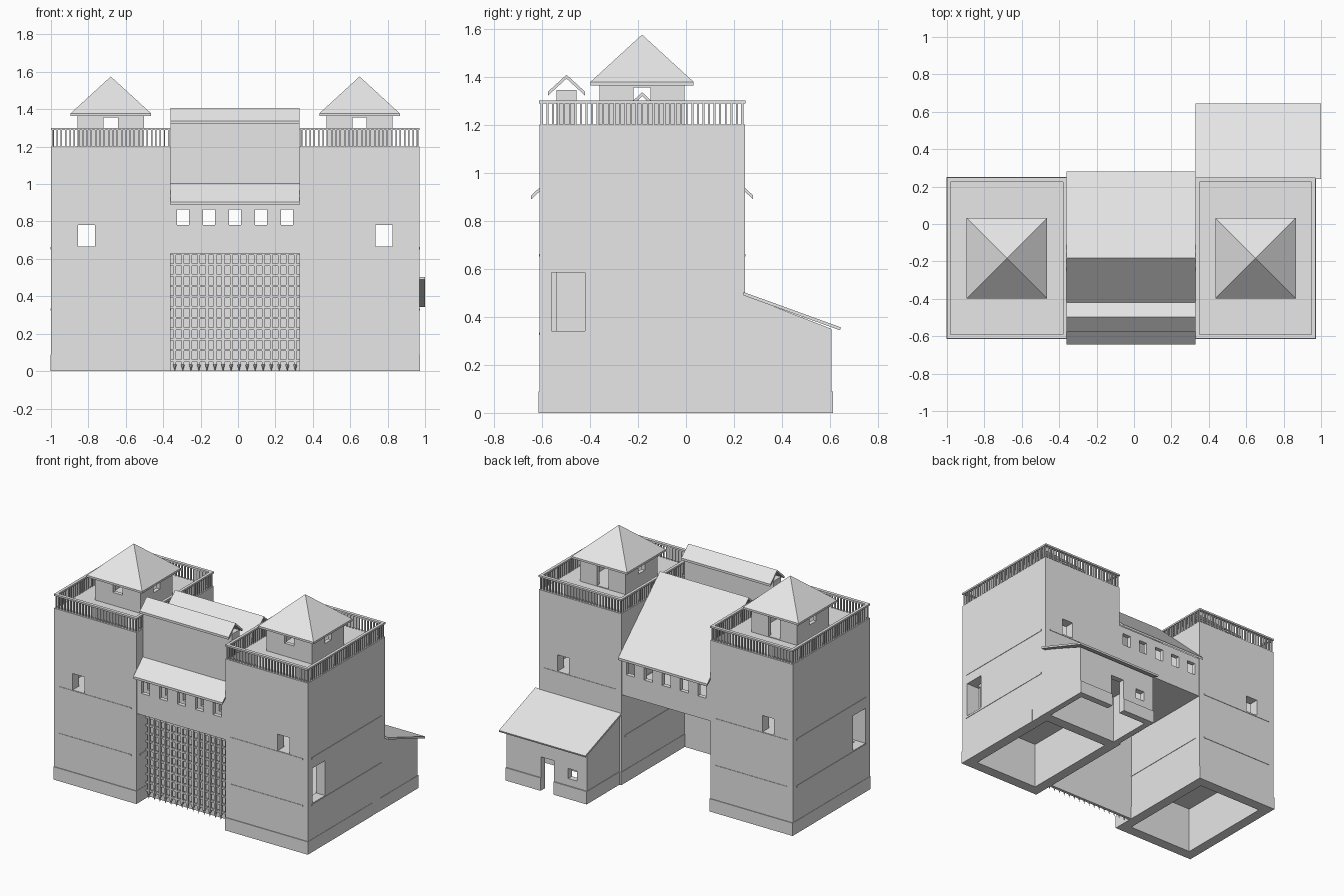
import bpy, bmesh

old = bpy.data.objects.get("Cube")
if old:
    bpy.data.objects.remove(old, do_unlink=True)

stone = bpy.data.materials.new("plain_grey")
stone.use_nodes = True
GREY = (0.8, 0.8, 0.8, 1)
stone.diffuse_color = GREY
stone.node_tree.nodes["Principled BSDF"].inputs["Base Color"].default_value = GREY

CX = -0.015                       # mirror plane of the two towers
GX0, GX1 = -0.36, 0.33            # gatehouse span between towers
Y0, Y1 = -0.61, 0.245             # tower front and back
HX, HY = 0.32, (Y1 - Y0) / 2      # tower half sizes
MY = (Y0 + Y1) / 2


def finish(name, bm):
    bmesh.ops.recalc_face_normals(bm, faces=bm.faces)
    mesh = bpy.data.meshes.new(name)
    bm.to_mesh(mesh)
    bm.free()
    mesh.materials.append(stone)
    ob = bpy.data.objects.new(name, mesh)
    bpy.context.collection.objects.link(ob)
    return ob


def prism(name, profile, x0, x1):
    """Extrude a (y, z) profile along x."""
    bm = bmesh.new()
    face = bm.faces.new([bm.verts.new((x0, y, z)) for y, z in profile])
    ext = bmesh.ops.extrude_face_region(bm, geom=[face])
    verts = [v for v in ext["geom"] if isinstance(v, bmesh.types.BMVert)]
    bmesh.ops.translate(bm, verts=verts, vec=(x1 - x0, 0, 0))
    return finish(name, bm)


def boxes(name, bounds):
    """One object made of boxes given as (x0, x1, y0, y1, z0, z1)."""
    bm = bmesh.new()
    for x0, x1, y0, y1, z0, z1 in bounds:
        vs = bmesh.ops.create_cube(bm, size=1)["verts"]
        bmesh.ops.scale(bm, verts=vs, vec=(x1 - x0, y1 - y0, z1 - z0))
        bmesh.ops.translate(bm, verts=vs, vec=((x0 + x1) / 2, (y0 + y1) / 2, (z0 + z1) / 2))
    return finish(name, bm)


def cut(ob, bounds):
    """Carve box openings out of an object."""
    for b in bounds:
        cutter = boxes("cutter", [b])
        cutter.hide_render = True
        mod = ob.modifiers.new("opening", 'BOOLEAN')
        mod.operation, mod.solver, mod.object = 'DIFFERENCE', 'EXACT', cutter
        bpy.context.view_layer.objects.active = ob
        bpy.ops.object.modifier_apply(modifier=mod.name)
        bpy.data.objects.remove(cutter, do_unlink=True)
    return ob


def block(cx, cy, hx, hy, z0, z1):
    return (cx - hx, cx + hx, cy - hy, cy + hy, z0, z1)


def gable(name, y0, y1, eave, ridge, t):
    ym = (y0 + y1) / 2
    prism(name, [(y0, eave), (ym, ridge), (y1, eave),
                 (y1, eave - t), (ym, ridge - t), (y0, eave - t)], GX0, GX1)


def tower(side, s):
    cx = CX + s * 0.665
    wx = CX + s * 0.795            # window centre
    ox = cx + s * HX               # outer wall face
    # Hollow walls with window openings
    walls = boxes(side + "_tower_walls", [block(cx, MY, HX, HY, 0, 1.2)])
    cut(walls, [block(cx, MY, HX - 0.07, HY - 0.07, -0.1, 1.16),
                block(wx, Y0, 0.045, 0.1, 0.665, 0.78),
                block(wx, Y1, 0.045, 0.1, 0.665, 0.78),
                block(ox, -0.49, 0.1, 0.07, 0.34, 0.585)])
    # Floors whose edges show as thin lines
    for i, z in enumerate((0.335, 0.663)):
        boxes(f"{side}_tower_floor_{i + 1}",
              [block(cx, MY, HX + 0.003, HY - 0.04, z - 0.012, z),
               block(cx, MY, HX - 0.04, HY + 0.003, z - 0.011, z - 0.001)])
    # Plinth ring
    plinth = boxes(side + "_tower_plinth", [block(cx, MY, HX + 0.002, HY + 0.005, 0, 0.09)])
    cut(plinth, [block(cx, MY, HX - 0.06, HY - 0.06, -0.1, 0.2)])
    if s > 0:
        cut(plinth, [block(ox + 0.02, 0.145, 0.02, 0.035, -0.1, 0.2)])
    # Railing
    rail = boxes(side + "_handrail", [block(cx, MY, HX, HY + 0.003, 1.288, 1.3)])
    cut(rail, [block(cx, MY, HX - 0.02, HY - 0.02, 1.2, 1.4)])
    posts = []
    nx, ny = 27, 36
    for i in range(nx + 1):
        x = cx + (HX - 0.01) * (2 * i / nx - 1)
        posts += [block(x, MY + k * (HY - 0.01), 0.004, 0.005, 1.2, 1.29) for k in (-1, 1)]
    for i in range(1, ny):
        y = MY + (HY - 0.01) * (2 * i / ny - 1)
        posts += [block(cx + k * (HX - 0.01), y, 0.005, 0.004, 1.2, 1.29) for k in (-1, 1)]
    boxes(side + "_balusters", posts)
    # Lookout hut: windows on three sides, door at the back
    hy = -0.183
    hut = boxes(side + "_hut_walls", [block(cx, hy, 0.177, 0.177, 1.2, 1.366)])
    cut(hut, [block(cx, hy, 0.15, 0.15, 1.205, 1.5),
              block(cx, hy, 0.3, 0.036, 1.29, 1.355),
              block(cx, hy - 0.15, 0.038, 0.1, 1.29, 1.355),
              block(cx, hy + 0.15, 0.045, 0.1, 1.205, 1.355)])
    # Pyramid roof with a thin fascia
    boxes(side + "_hut_fascia", [block(cx, hy, 0.215, 0.215, 1.364, 1.378)])
    bm = bmesh.new()
    base = [bm.verts.new((cx + a * 0.215, hy + b * 0.215, 1.378))
            for a, b in ((-1, -1), (1, -1), (1, 1), (-1, 1))]
    tip = bm.verts.new((cx, hy, 1.575))
    bm.faces.new(base)
    for i in range(4):
        bm.faces.new((base[i], base[(i + 1) % 4], tip))
    finish(side + "_hut_roof", bm)


tower("left", 1)
tower("right", -1)

# Gatehouse gallery: three walls pierced by five aligned windows
windows = [(CX + i * 0.139 - 0.032, CX + i * 0.139 + 0.032, -1, 1, 0.78, 0.865)
           for i in range(-2, 3)]
cut(boxes("gallery_front_wall", [(GX0, GX1, -0.605, -0.575, 0.63, 0.915)]), windows)
cut(boxes("gallery_back_wall", [(GX0, GX1, 0.21, 0.24, 0.63, 0.915)]), windows)
cut(boxes("parapet_wall", [(GX0, GX1, -0.54, -0.455, 0.64, 1.345)]), windows)
boxes("gallery_floor", [(GX0, GX1, -0.605, 0.24, 0.63, 0.66)])
gable("gatehouse_roof", -0.645, 0.28, 0.905, 1.335, 0.016)
gable("parapet_roof", -0.575, -0.42, 1.337, 1.408, 0.016)

# Gate: solid backing and a spiked grille
boxes("gate_panel", [(GX0, GX1, -0.475, -0.455, 0, 0.64)])
bars = [(GX0, GX1, -0.508, -0.494, 0.05 + i * 0.057, 0.062 + i * 0.057) for i in range(11)]
xs = [GX0 + 0.022 + i * 0.043 for i in range(16)]
bars += [(x - 0.007, x + 0.007, -0.512, -0.498, 0.035, 0.635) for x in xs]
boxes("gate_grille", bars)
bm = bmesh.new()
for x in xs:
    vs = bmesh.ops.create_cone(bm, cap_ends=True, segments=4, radius1=0,
                               radius2=0.01, depth=0.035)["verts"]
    bmesh.ops.translate(bm, verts=vs, vec=(x, -0.505, 0.0175))
finish("gate_spikes", bm)

# Lean-to behind the left tower
lx0, lx1, ly0, ly1 = 0.345, 0.97, 0.24, 0.605
lean = prism("lean_to_walls", [(ly0, 0), (ly1, 0), (ly1, 0.35), (ly0, 0.492)], lx0, lx1)
hollow = (lx0 + 0.04, lx1 - 0.04, ly0 + 0.01, ly1 - 0.04, -0.1, 0.34)
door = (0.6, 0.7, 0.5, 0.7, -0.1, 0.235)
cut(lean, [hollow, door, (0.42, 0.49, 0.5, 0.7, 0.14, 0.21)])
plinth = boxes("lean_to_plinth", [(lx0 - 0.003, lx1 + 0.002, ly0 + 0.01, ly1 + 0.007, 0, 0.09)])
cut(plinth, [hollow, door])
prism("lean_to_roof", [(ly0, 0.503), (0.645, 0.356), (0.641, 0.344), (ly0, 0.489)], GX1, 1.0)
